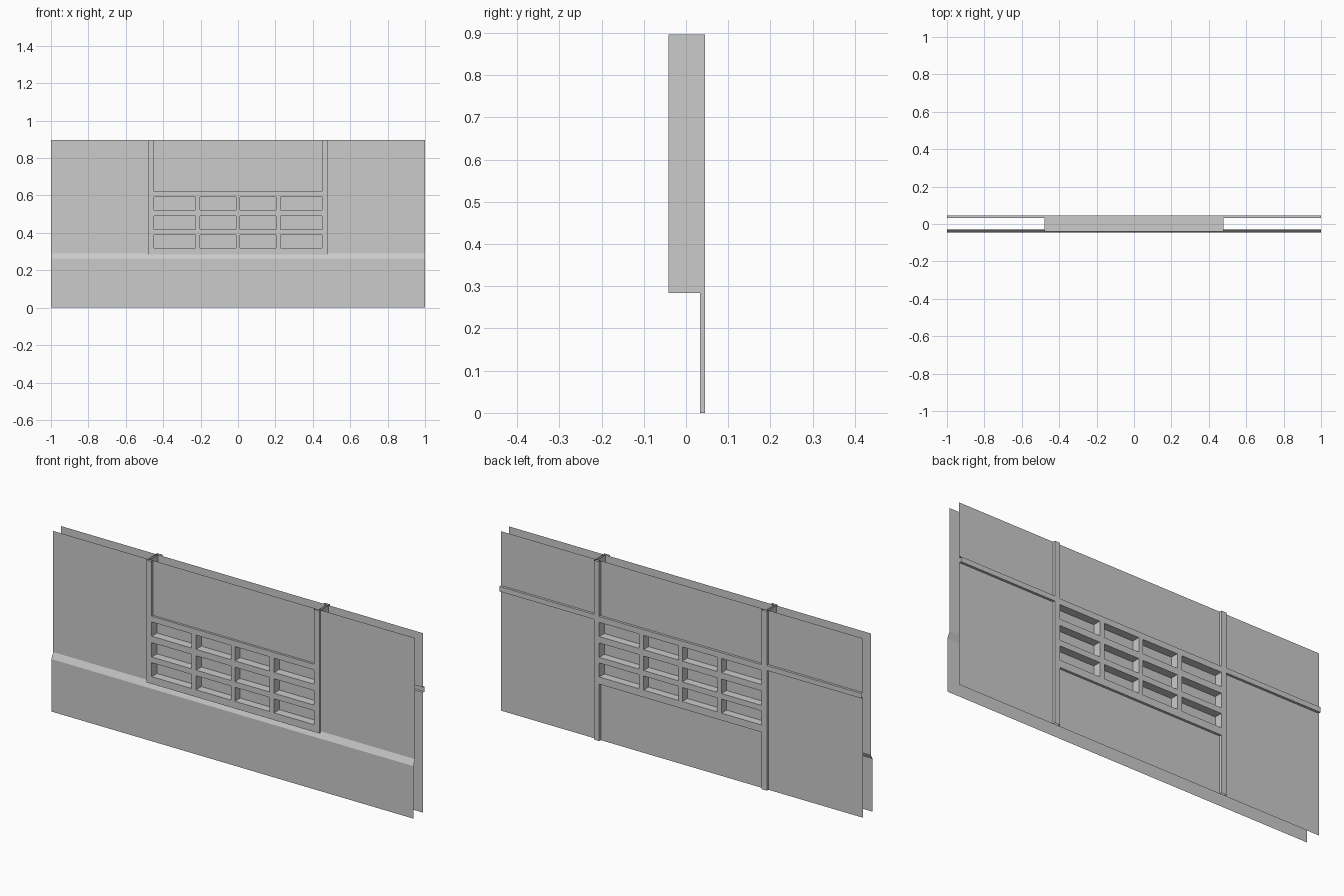
import bpy, bmesh

if "Cube" in bpy.data.objects:
    bpy.data.objects.remove(bpy.data.objects["Cube"])

# Shared heights and depths
TOP, LEDGE, FOOT = 0.896, 0.622, 0.284
FRONT, SKIN_F, SKIN_B, BACK = -0.041, -0.03, 0.033, 0.045
PX_IN, PX_WEB, PX_OUT = 0.448, 0.466, 0.478


def finish(name, bm):
    mesh = bpy.data.meshes.new(name)
    bm.to_mesh(mesh)
    bm.free()
    obj = bpy.data.objects.new(name, mesh)
    bpy.context.collection.objects.link(obj)
    return obj


def sweep(name, start, end, closed=False):
    """Open sheet or tube between two matching lists of points."""
    bm = bmesh.new()
    a = [bm.verts.new(p) for p in start]
    b = [bm.verts.new(p) for p in end]
    n = len(a)
    for i in range(n if closed else n - 1):
        j = (i + 1) % n
        bm.faces.new((a[i], a[j], b[j], b[i]))
    bmesh.ops.recalc_face_normals(bm, faces=bm.faces[:])
    return finish(name, bm)


def sheet(name, profile, x0, x1, front):
    """Thin skin: a y-z profile swept along x, facing front or back."""
    if front:
        x0, x1 = x1, x0
    obj = sweep(name, [(x0, y, z) for y, z in profile],
                [(x1, y, z) for y, z in profile])
    total = sum(p.normal.y * p.area for p in obj.data.polygons)
    if (total < 0) != front:
        obj.data.flip_normals()
    return obj


def column(name, outline, z0, z1, closed):
    return sweep(name, [(x, y, z0) for x, y in outline],
                 [(x, y, z1) for x, y in outline], closed)


# Front skin with sloped skirting ledge
skirt = [(-0.045, 0), (-0.045, 0.262), (SKIN_F, 0.291)]
# Back skin with a raised horizontal rail
rail = [(SKIN_B, 0), (SKIN_B, 0.6), (BACK, 0.6), (BACK, 0.625),
        (SKIN_B, 0.625), (SKIN_B, TOP)]

for side, s in (("left", -1), ("right", 1)):
    lo, hi = sorted((s * PX_WEB, s))
    sheet("front_skin_" + side, skirt + [(SKIN_F, TOP)], lo, hi, True)
    lo, hi = sorted((s * PX_OUT, s))
    sheet("back_skin_" + side, rail, lo, hi, False)

    # Pillar: hollow upper section and shallow strip below on the back
    tube = [(PX_IN, SKIN_F), (PX_IN, FRONT), (PX_OUT, FRONT), (PX_OUT, BACK),
            (PX_IN, BACK), (PX_IN, SKIN_B), (PX_WEB, SKIN_B), (PX_WEB, SKIN_F)]
    column("pillar_" + side, [(s * x, y) for x, y in tube], LEDGE, TOP, True)
    strip = [(PX_IN, SKIN_B), (PX_IN, BACK), (PX_OUT, BACK), (PX_OUT, SKIN_B)]
    column("back_strip_" + side, [(s * x, y) for x, y in strip], 0, FOOT, True)

# Centre skins above and below the vents
sheet("front_skin_lower", skirt, -PX_WEB, PX_WEB, True)
sheet("front_skin_upper", [(SKIN_F, LEDGE), (SKIN_F, TOP)], -PX_WEB, PX_WEB, True)
sheet("back_skin_lower", [(SKIN_B, 0), (SKIN_B, FOOT)], -PX_OUT, PX_OUT, False)
sheet("back_skin_upper", [(SKIN_B, LEDGE), (SKIN_B, TOP)], -PX_OUT, PX_OUT, False)

# Vent grille: a grid with every odd cell left open, extruded through
half = [0.011, 0.203, 0.228, PX_IN, PX_OUT]
xs = [-x for x in reversed(half)] + half
zs = [FOOT, 0.32, 0.39, 0.418, 0.49, 0.522, 0.593, LEDGE]
bm = bmesh.new()
grid = [[bm.verts.new((x, FRONT, z)) for z in zs] for x in xs]
for i in range(len(xs) - 1):
    for k in range(len(zs) - 1):
        if not (i % 2 and k % 2):
            bm.faces.new((grid[i][k], grid[i + 1][k],
                          grid[i + 1][k + 1], grid[i][k + 1]))
front_faces = bm.faces[:]
res = bmesh.ops.extrude_face_region(bm, geom=front_faces, use_keep_orig=True)
moved = [g for g in res["geom"] if isinstance(g, bmesh.types.BMVert)]
bmesh.ops.translate(bm, verts=moved, vec=(0, BACK - FRONT, 0))
bmesh.ops.recalc_face_normals(bm, faces=bm.faces[:])
finish("vent_grille", bm)

# Wall closing the vents halfway through
bm = bmesh.new()
bmesh.ops.create_cube(bm, size=1)
bmesh.ops.scale(bm, vec=(2 * PX_IN + 0.01, 0.004, 0.29), verts=bm.verts)
bmesh.ops.translate(bm, vec=(0, 0.003, 0.456), verts=bm.verts)
finish("vent_backing", bm)
